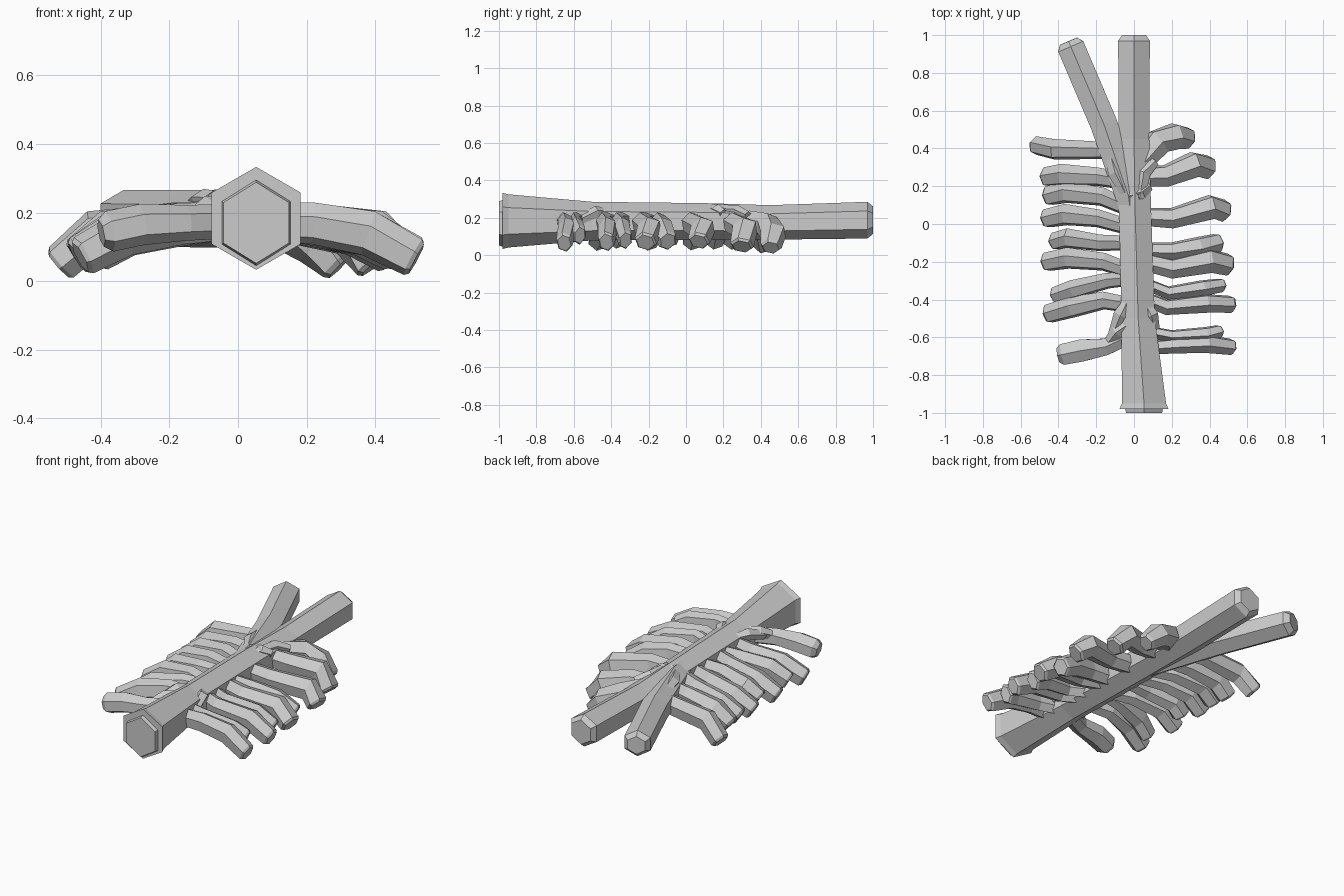
import bpy, bmesh, math
from mathutils import Vector


def limb(name, pts, sides=6, cap=0.0, spin=0.0, shrink=.68, axis=None):
    """Faceted tube; pts = (x, y, z, half width, half height); cap = bevelled tip length."""
    P = [Vector(p[:3]) for p in pts]
    R = [(p[3], p[4]) for p in pts]
    n = len(P)
    T = [Vector(axis) if axis else (P[min(i + 1, n - 1)] - P[max(i - 1, 0)]).normalized()
         for i in range(n)]
    if cap:
        P.append(P[-1] + T[-1] * cap)
        R.append((R[-1][0] * shrink, R[-1][1] * shrink))
        T.append(T[-1])
    bm = bmesh.new()
    rings = []
    for c, (w, h), t in zip(P, R, T):
        side = t.cross(Vector((0, 0, 1))).normalized()
        up = side.cross(t)
        ring = []
        for k in range(sides):
            a = math.tau * k / sides + spin
            ring.append(bm.verts.new(c + side * (w * math.sin(a)) + up * (h * math.cos(a))))
        rings.append(ring)
    for a, b in zip(rings, rings[1:]):
        for k in range(sides):
            j = (k + 1) % sides
            bm.faces.new((a[k], a[j], b[j], b[k]))
    bm.faces.new(rings[0][::-1])
    bm.faces.new(rings[-1])
    bmesh.ops.recalc_face_normals(bm, faces=bm.faces)
    me = bpy.data.meshes.new(name)
    bm.to_mesh(me)
    bm.free()
    ob = bpy.data.objects.new(name, me)
    bpy.context.collection.objects.link(ob)
    return ob


# Main trunk with flared, stepped butt at the front
limb("trunk", [
    (.053, -1.0, .17, .110, .118),
    (.053, -.98, .17, .115, .125),
    (.053, -.98, .183, .150, .15),
    (.053, -.95, .183, .135, .142),
    (.022, -.5, .182, .102, .103),
    (.005, .1, .18, .098, .098),
    (0, .45, .175, .093, .092),
    (0, .97, .187, .097, .098)], cap=.03, shrink=.75, axis=(0, 1, 0))

# Forked second stem
limb("fork", [
    (.02, -.2, .182, .04, .06),
    (-.03, .15, .182, .080, .085),
    (-.16, .53, .182, .083, .083),
    (-.335, .94, .187, .083, .078)], cap=.03)

# Side branches: xy path, half width, tip height
left = [
    ((-.02, .34), (-.17, .39), (-.42, .395), (-.515, .415), .052, .055),
    ((-.02, .22), (-.19, .25), (-.38, .26), (-.46, .25), .056, .075),
    ((-.02, .08), (-.17, .145), (-.36, .17), (-.45, .15), .056, .08),
    ((-.02, -.02), (-.19, .03), (-.36, .05), (-.46, .03), .054, .075),
    ((-.02, -.10), (-.18, -.10), (-.35, -.075), (-.415, -.09), .05, .09),
    ((-.02, -.25), (-.16, -.20), (-.35, -.18), (-.46, -.20), .054, .075),
    ((-.02, -.29), (-.14, -.30), (-.32, -.345), (-.41, -.375), .048, .085),
    ((-.02, -.43), (-.16, -.405), (-.33, -.44), (-.45, -.475), .054, .075),
]
right = [
    ((.02, .25), (.17, .255), (.32, .315), (.39, .30), .066, .055),
    ((.02, .04), (.20, .03), (.41, .09), (.475, .07), .062, .08),
    ((.02, -.14), (.20, -.145), (.34, -.125), (.44, -.10), .054, .08),
    ((.02, -.19), (.20, -.235), (.40, -.195), (.495, -.215), .062, .075),
    ((.02, -.30), (.18, -.365), (.36, -.34), (.455, -.325), .040, .085),
    ((.02, -.38), (.17, -.44), (.38, -.42), (.51, -.425), .048, .075),
    ((.02, -.56), (.20, -.595), (.38, -.585), (.445, -.57), .038, .11),
    ((.02, -.66), (.22, -.645), (.38, -.635), (.51, -.65), .046, .07),
]
for label, group in (("left", left), ("right", right)):
    for i, (a, b, c, d, w, z) in enumerate(group):
        limb(f"{label}_branch_{i + 1}", [
            (*a, .175, w * .8, .055),
            (*b, .168, w * .92, .062),
            (*c, .140, w * 1.1, .068),
            (*d, z, w * .98, .06)], cap=.012, spin=.2, shrink=.82)

# Thicker odd branches
limb("left_front_branch", [
    (.0, -.58, .175, .05, .05), (-.15, -.65, .17, .052, .052),
    (-.28, -.67, .165, .068, .06), (-.375, -.69, .145, .064, .06)], cap=.025)
limb("right_back_branch", [
    (.02, .30, .19, .055, .055), (.13, .435, .16, .076, .068),
    (.22, .465, .115, .074, .07), (.285, .455, .05, .058, .055)], cap=.015, spin=.2, shrink=.8)

# Bark knots and collars at the two junctions
knots = [
    ((-.13, .39, .22), (-.10, .27, .235), (-.05, .17, .235)),
    ((.11, .33, .21), (.05, .27, .235), (.03, .14, .245)),
    ((.08, .20, .22), (.04, .17, .24), (-.02, .15, .245)),
    ((.06, -.42, .225), (.09, -.48, .23), (.11, -.56, .19)),
    ((-.04, -.42, .225), (-.07, -.48, .23), (-.11, -.58, .20)),
    ((-.03, -.53, .225), (-.09, -.57, .215), (-.13, -.62, .19)),
]
for i, (a, b, c) in enumerate(knots):
    limb(f"bark_knot_{i + 1}", [(*a, .026, .026), (*b, .040, .034), (*c, .028, .026)],
         sides=5, cap=.012)
